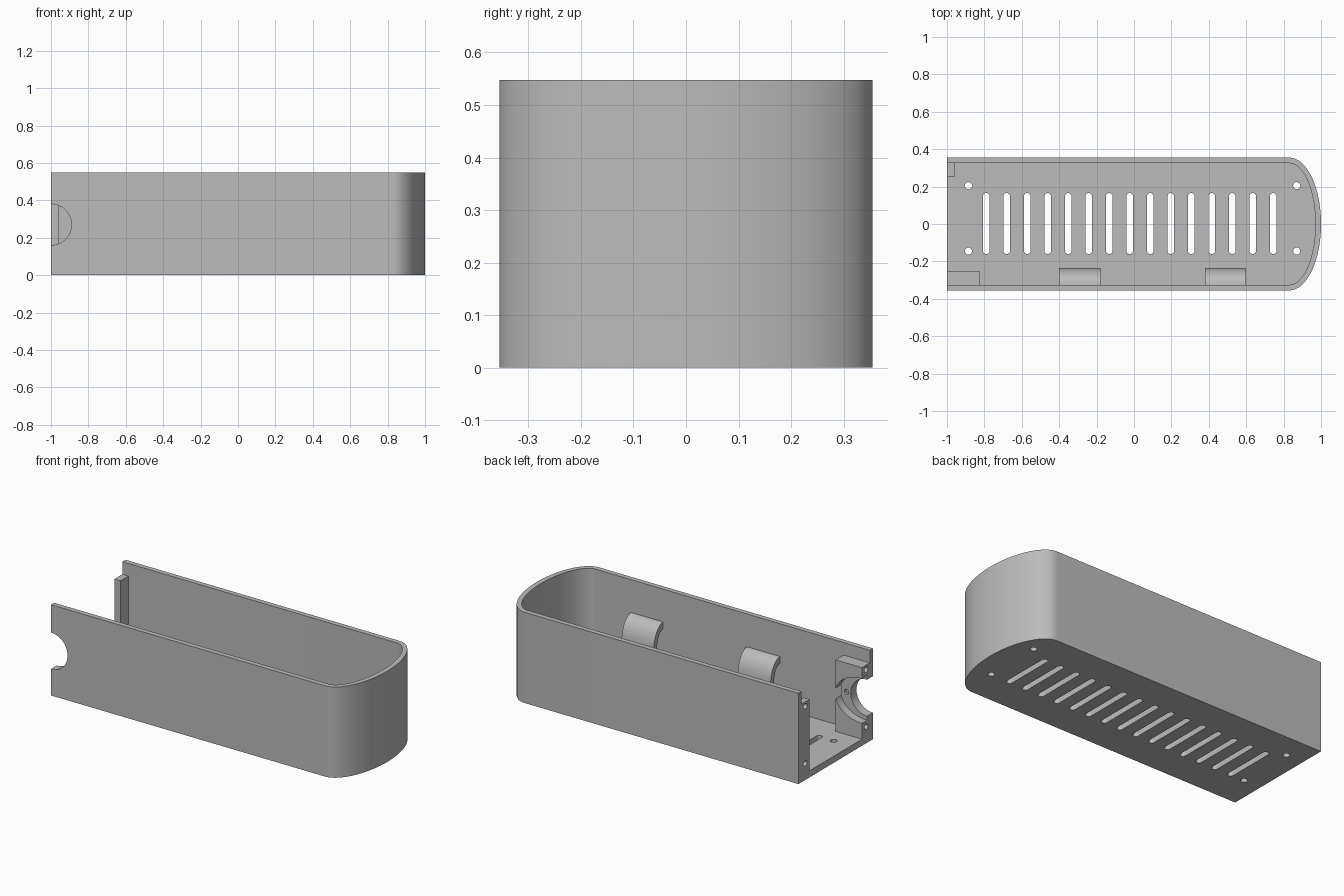
import bpy, bmesh
from math import sin, cos, pi

old = bpy.data.objects.get("Cube")
if old:
    bpy.data.objects.remove(old)

grey = bpy.data.materials.new("plain grey")
grey.use_nodes = True
COLOUR = (0.5, 0.5, 0.5, 1)
grey.diffuse_color = COLOUR
grey.node_tree.nodes["Principled BSDF"].inputs["Base Color"].default_value = COLOUR

HEIGHT, HALF, WALL, FLOOR = 0.548, 0.355, 0.03, 0.04
INNER = HALF - WALL


def arc(cx, cy, rx, ry, start, end, steps=24):
    """Points along an elliptical arc."""
    angles = [start + (end - start) * i / steps for i in range(steps + 1)]
    return [(cx + rx * cos(a), cy + ry * sin(a)) for a in angles]


def circle(cx, cy, rx, ry=None, steps=24):
    return arc(cx, cy, rx, ry or rx, 0, 2 * pi, steps)[:-1]


def rect(a, b, c, d):
    return [(a, c), (b, c), (b, d), (a, d)]


def place(axis, u, v, w):
    return {"x": (w, u, v), "y": (u, w, v), "z": (u, v, w)}[axis]


def prisms(name, parts):
    """One object from several (outline, axis, low, high) extrusions."""
    bm = bmesh.new()
    for outline, axis, low, high in parts:
        lo = [bm.verts.new(place(axis, u, v, low)) for u, v in outline]
        hi = [bm.verts.new(place(axis, u, v, high)) for u, v in outline]
        bm.faces.new(lo)
        bm.faces.new(hi)
        for i in range(len(lo)):
            j = (i + 1) % len(lo)
            bm.faces.new((lo[i], lo[j], hi[j], hi[i]))
    bmesh.ops.recalc_face_normals(bm, faces=bm.faces)
    mesh = bpy.data.meshes.new(name)
    bm.to_mesh(mesh)
    bm.free()
    mesh.materials.append(grey)
    obj = bpy.data.objects.new(name, mesh)
    bpy.context.collection.objects.link(obj)
    return obj


def activate(obj):
    bpy.ops.object.select_all(action="DESELECT")
    obj.select_set(True)
    bpy.context.view_layer.objects.active = obj


def cut(obj, parts):
    """Subtract extrusions from an object, then discard the cutter."""
    cutter = prisms("cutter", parts)
    cutter.hide_render = True
    mod = obj.modifiers.new("cut", "BOOLEAN")
    mod.operation, mod.solver, mod.object = "DIFFERENCE", "EXACT", cutter
    activate(obj)
    bpy.ops.object.modifier_apply(modifier=mod.name)
    bpy.data.objects.remove(cutter)


def smooth(obj):
    activate(obj)
    bpy.ops.object.shade_smooth_by_angle(angle=pi / 6)


# Tray shell with one bowed end and one open end
BEND = 0.83
outer = [(-1, HALF), (-1, -HALF)] + arc(BEND, 0, 1 - BEND, HALF, -pi / 2, pi / 2, 64)
inner = [(-1.1, INNER), (-1.1, -INNER)] + arc(BEND, 0, 1 - WALL - BEND, INNER, -pi / 2, pi / 2, 64)
shell = prisms("tray_shell", [(outer, "z", 0, HEIGHT)])
cut(shell, [(inner, "z", FLOOR, HEIGHT + 0.1)])

# Floor vents and mounting holes
vents = []
for i in range(15):
    x = -0.79 + i * 0.1096
    slot = arc(x, 0.148, 0.0175, 0.0175, 0, pi, 10) + arc(x, -0.143, 0.0175, 0.0175, pi, 2 * pi, 10)
    vents.append((slot, "z", -0.1, 0.1))
for x in (-0.885, 0.87):
    for y in (-0.145, 0.205):
        vents.append((circle(x, y, 0.019), "z", -0.1, 0.1))
cut(shell, vents)

# Half-round opening in the front wall
PORT_Z = 0.27
port = circle(-1, PORT_Z, 0.11, steps=48)
cut(shell, [(port, "y", -0.5, -0.2)])
smooth(shell)

# Screw post on the rear wall
POST_TOP, POST_Y = 0.472, 0.25
post = prisms("rear_screw_post", [(rect(-1, -0.96, POST_Y, INNER), "z", FLOOR, POST_TOP)])
cut(post, [(circle(0.29, z, 0.017), "x", -1.1, -0.97) for z in (0.1, 0.445)])
smooth(post)

# Connector block on the front wall, with a wide recess behind the opening
block = prisms("connector_block", [(rect(-1, -0.825, -INNER, -POST_Y), "z", FLOOR, POST_TOP)])
cut(block, [(port, "y", -0.5, -0.2)])
cut(block, [(circle(-1, PORT_Z, 0.18, 0.135, 64), "y", -0.3, -0.2)])
cut(block, [(circle(-0.29, z, 0.017), "x", -1.1, -0.95) for z in (0.1, 0.445)])
cut(block, [(circle(-0.862, PORT_Z, 0.015), "y", -0.315, -0.2)])
smooth(block)

# Curved retaining clips on the front wall
clip_outline = (arc(-INNER, 0.21, 0.09, 0.14, pi / 2, 0, 16)
                + arc(-INNER, 0.21, 0.058, 0.1, 0, pi / 2, 16))
for name, x0, x1 in (("right_clip", -0.4, -0.18), ("left_clip", 0.38, 0.595)):
    smooth(prisms(name, [(clip_outline, "x", x0, x1)]))
